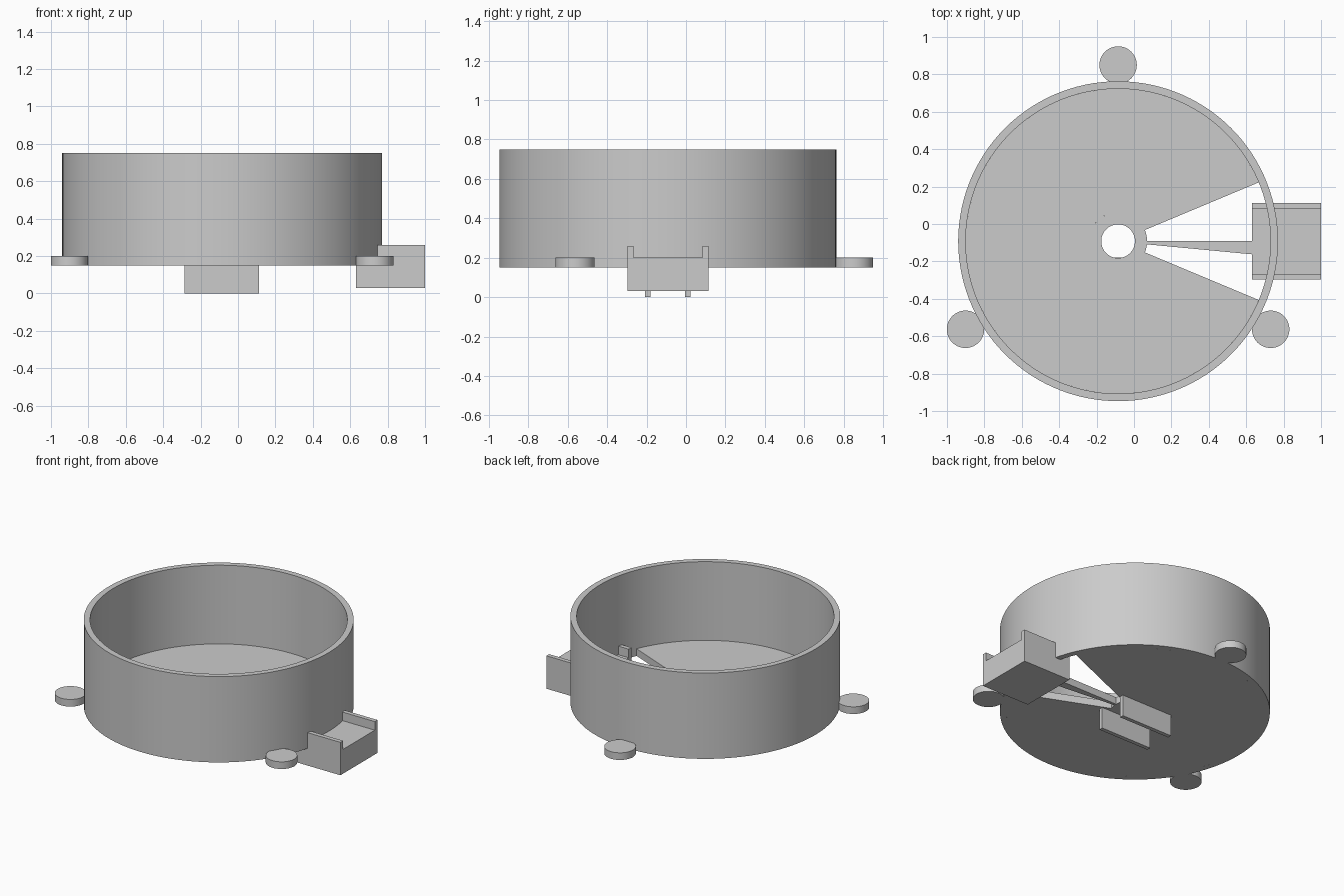
import bpy, bmesh
from math import cos, sin, radians, tau, pi

if "Cube" in bpy.data.objects:
    bpy.data.objects.remove(bpy.data.objects["Cube"])

CX, CY = -0.085, -0.092      # axis of the round tub
BASE, FLOOR, RIM = 0.15, 0.20, 0.75
R_OUT, R_IN, R_HUB, R_HOLE = 0.855, 0.815, 0.155, 0.09

GREY = (0.6, 0.6, 0.6, 1.0)
grey = bpy.data.materials.new("plain_grey")
grey.use_nodes = True
grey.diffuse_color = GREY
grey.node_tree.nodes["Principled BSDF"].inputs["Base Color"].default_value = GREY


def finish(name, bm, smooth=False):
    bmesh.ops.recalc_face_normals(bm, faces=bm.faces)
    mesh = bpy.data.meshes.new(name)
    bm.to_mesh(mesh)
    bm.free()
    mesh.materials.append(grey)
    obj = bpy.data.objects.new(name, mesh)
    bpy.context.collection.objects.link(obj)
    obj.location = (CX, CY, 0)
    if smooth:
        bpy.ops.object.select_all(action='DESELECT')
        obj.select_set(True)
        bpy.context.view_layer.objects.active = obj
        bpy.ops.object.shade_smooth_by_angle(angle=radians(30))
    return obj


def extrude(name, points, offset, smooth=False):
    """Solid from a flat outline pushed along an offset."""
    bm = bmesh.new()
    face = bm.faces.new([bm.verts.new(p) for p in points])
    top = bmesh.ops.extrude_face_region(bm, geom=[face], use_keep_orig=True)
    moved = [v for v in top["geom"] if isinstance(v, bmesh.types.BMVert)]
    bmesh.ops.translate(bm, vec=offset, verts=moved)
    return finish(name, bm, smooth)


def sweep(name, r0, r1, z0, z1, start=0.0, end=tau, steps=120):
    """Rectangular section swept round the axis, whole or in part."""
    full = end - start > tau - 0.001
    bm = bmesh.new()
    section = ((r0, z0), (r1, z0), (r1, z1), (r0, z1))
    loops = []
    for i in range(steps if full else steps + 1):
        a = start + (end - start) * i / steps
        loops.append([bm.verts.new((r * cos(a), r * sin(a), z)) for r, z in section])
    pairs = list(zip(loops, loops[1:]))
    if full:
        pairs.append((loops[-1], loops[0]))
    else:
        bm.faces.new(loops[0])
        bm.faces.new(loops[-1])
    for a, b in pairs:
        for k in range(4):
            n = (k + 1) % 4
            bm.faces.new((a[k], a[n], b[n], b[k]))
    return finish(name, bm, True)


# Round tub: wall, floor with a wedge left open, and pierced hub
sweep("tub_wall", R_IN, R_OUT, BASE, RIM)
WEDGE = radians(22.7)
sweep("tub_floor", R_HUB, R_IN, BASE, FLOOR, WEDGE, tau - WEDGE)
sweep("centre_hub", R_HOLE, R_HUB, BASE, FLOOR)

# Three mounting pads round the outside
for name, deg in (("back_pad", 90), ("right_pad", 210), ("left_pad", 330)):
    px, py = 0.942 * cos(radians(deg)), 0.942 * sin(radians(deg))
    outline = [(px + 0.1 * cos(tau * i / 48), py + 0.1 * sin(tau * i / 48), BASE)
               for i in range(48)]
    extrude(name, outline, (0, 0, FLOOR - BASE), True)

# Channel-shaped block at the side, passing through the wall
W, LIP = 0.205, 0.03
channel = [(-W, 0.03), (W, 0.03), (W, 0.26), (W - LIP, 0.26),
           (W - LIP, FLOOR), (LIP - W, FLOOR), (LIP - W, 0.26), (-W, 0.26)]
extrude("side_block", [(0.715, y, z) for y, z in channel], (0.37, 0, 0))

# Tapered arm from hub to block
extrude("tapered_arm", [(0.145, 0, BASE), (0.145, -0.016, BASE),
                        (0.715, -0.07, BASE), (0.715, 0, BASE)],
        (0, 0, FLOOR - BASE))

# Two rails under the hub
for name, y in (("front_rail", -0.116), ("back_rail", 0.088)):
    extrude(name, [(-0.2, y, 0), (0.197, y, 0),
                   (0.197, y + 0.028, 0), (-0.2, y + 0.028, 0)], (0, 0, BASE))
